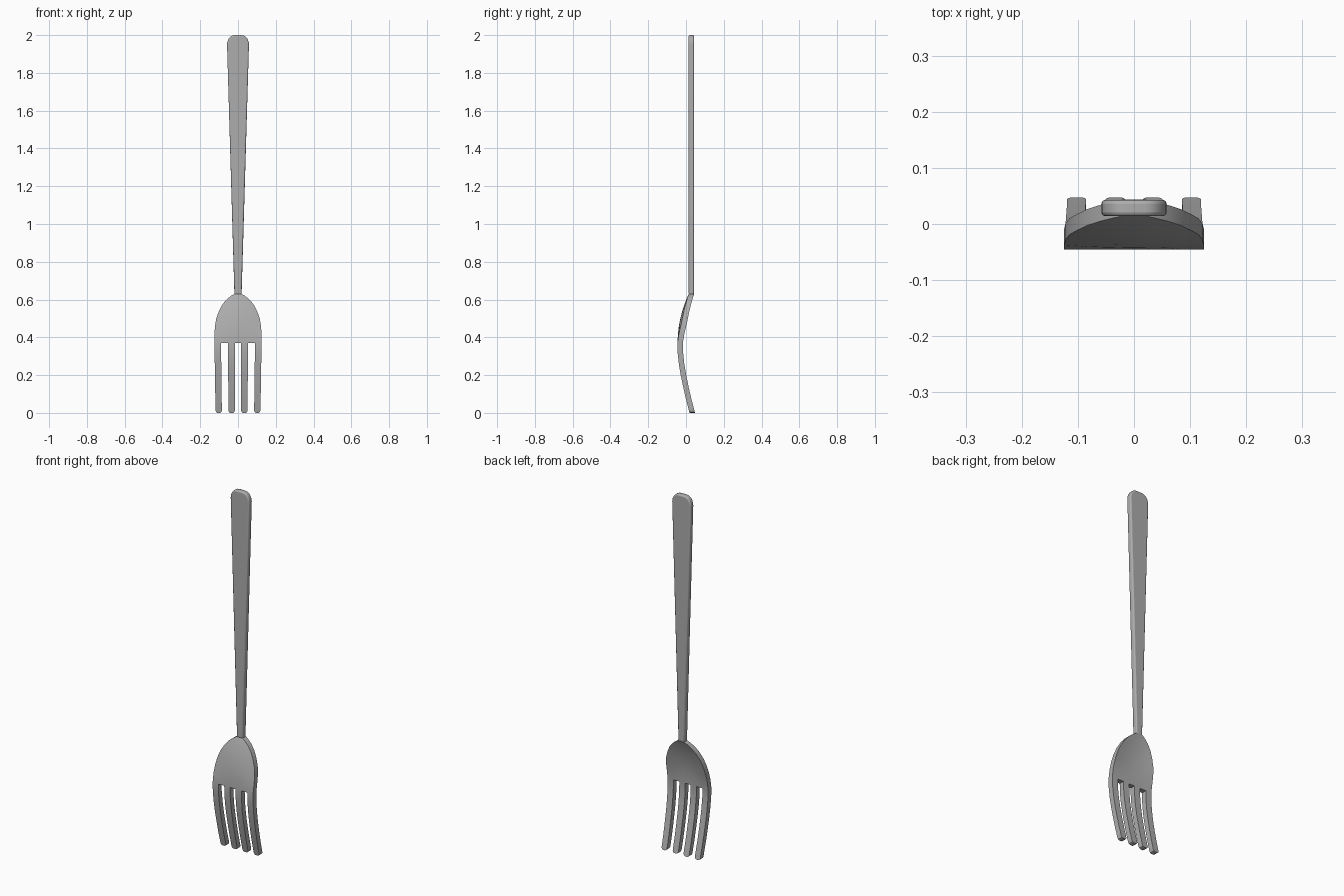
import bpy, bmesh, math

if "Cube" in bpy.data.objects:
    bpy.data.objects.remove(bpy.data.objects["Cube"])

THICK = 0.029

# Dark steel grey
steel = bpy.data.materials.new("steel")
steel.diffuse_color = (0.42, 0.42, 0.42, 1)
steel.use_nodes = True
steel.node_tree.nodes["Principled BSDF"].inputs["Base Color"].default_value = steel.diffuse_color


def finish(bm, name, angle):
    bmesh.ops.recalc_face_normals(bm, faces=bm.faces)
    mesh = bpy.data.meshes.new(name)
    bm.to_mesh(mesh)
    bm.free()
    mesh.materials.append(steel)
    ob = bpy.data.objects.new(name, mesh)
    bpy.context.collection.objects.link(ob)
    bpy.context.view_layer.objects.active = ob
    ob.select_set(True)
    bpy.ops.object.shade_smooth_by_angle(angle=math.radians(angle))
    ob.select_set(False)
    return ob


def thicken(bm):
    res = bmesh.ops.extrude_face_region(bm, geom=bm.faces[:])
    verts = [v for v in res["geom"] if isinstance(v, bmesh.types.BMVert)]
    bmesh.ops.translate(bm, verts=verts, vec=(0, THICK, 0))


# Head rows: height, half width, y of the front face, lift of the sides
rows = [(0.630, 0.019, 0.015, 0), (0.620, 0.036, 0.010, 0.001),
        (0.601, 0.060, 0.002, 0.003), (0.575, 0.082, -0.008, 0.006),
        (0.54, 0.101, -0.020, 0.009), (0.50, 0.115, -0.030, 0.011),
        (0.46, 0.122, -0.038, 0.010), (0.42, 0.1245, -0.0425, 0.005),
        (0.37, 0.1245, -0.0455, 0), (0.32, 0.124, -0.0445, 0),
        (0.26, 0.123, -0.038, 0), (0.20, 0.122, -0.028, 0),
        (0.14, 0.121, -0.0155, 0), (0.08, 0.120, -0.002, 0),
        (0.03, 0.119, 0.011, 0), (0.012, 0.119, 0.0155, 0),
        (0.004, 0.119, 0.0175, 0), (0.0, 0.119, 0.0185, 0)]
SLOT_TOP = 0.37
tip_inset = {0.004: 0.003, 0.0: 0.009}
columns = [-1, -0.72, -0.425, -0.135, 0.135, 0.425, 0.72, 1]

# Head: curved plate with four tines
bm = bmesh.new()
grid = []
for z, w, y, lift in rows:
    inset = tip_inset.get(z, 0)
    grid.append([bm.verts.new((c * w + (inset if i % 2 == 0 else -inset), y + lift * c * c, z))
                 for i, c in enumerate(columns)])
for r in range(len(rows) - 1):
    in_tines = rows[r][0] <= SLOT_TOP
    for c in range(7):
        if in_tines and c % 2:
            continue
        bm.faces.new((grid[r][c], grid[r][c + 1], grid[r + 1][c + 1], grid[r + 1][c]))
thicken(bm)
finish(bm, "fork_head", 35)

# Handle: tapered bar with rounded end and softened long edges
bm = bmesh.new()
half = [(0.019, 0.626), (0.058, 1.95)]
for i in range(1, 7):
    a = math.radians(15 * i)
    half.append((0.018 + 0.040 * math.cos(a), 1.95 + 0.05 * math.sin(a)))
outline = half + [(-x, z) for x, z in reversed(half)]
bm.faces.new([bm.verts.new((x, 0.014, z)) for x, z in outline])
thicken(bm)
handle = finish(bm, "handle", 40)
bev = handle.modifiers.new("soft_edges", "BEVEL")
bev.width = 0.007
bev.segments = 3
bev.limit_method = "ANGLE"
bev.angle_limit = math.radians(50)
